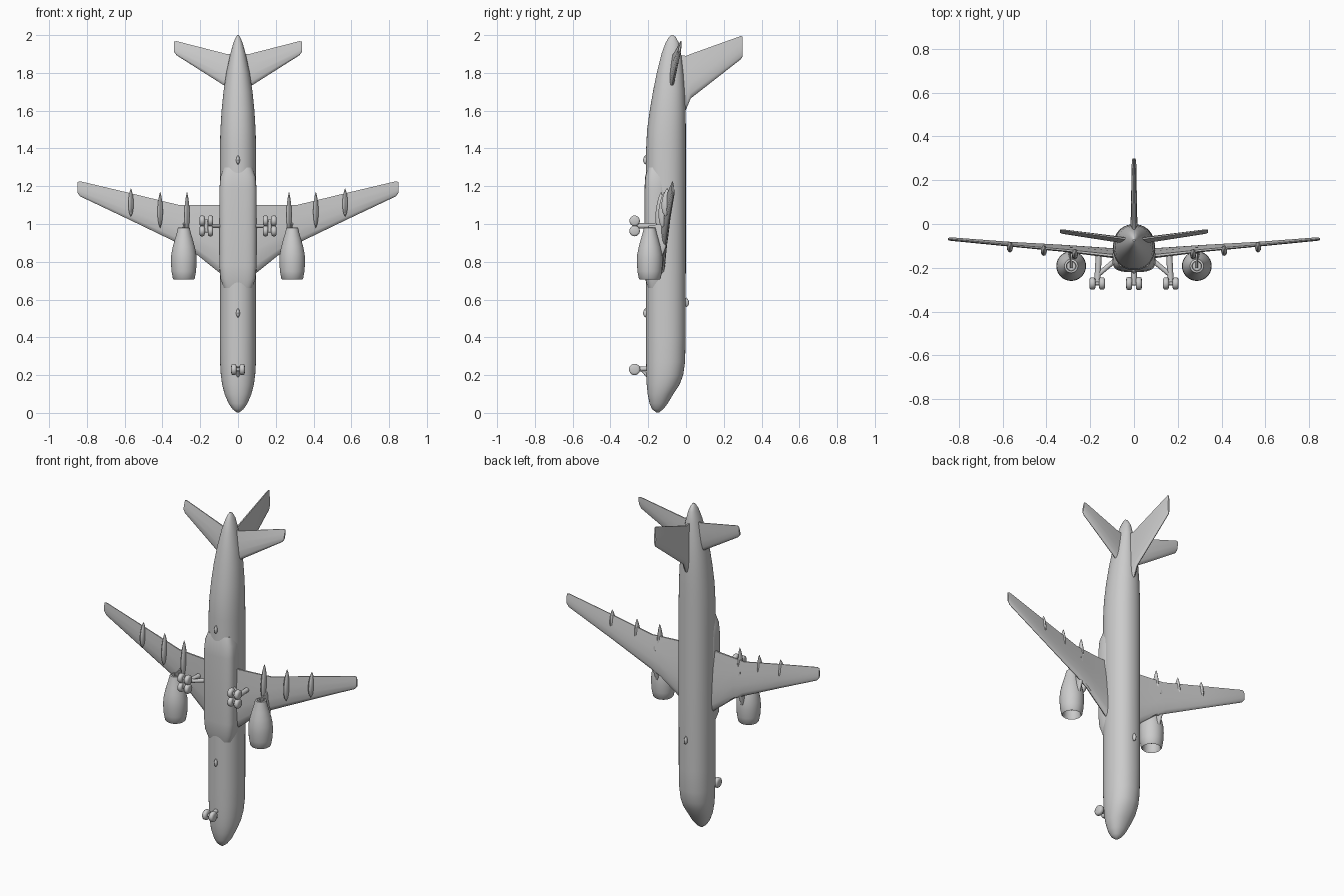
import bpy, bmesh, math
from mathutils import Vector

cube = bpy.data.objects.get("Cube")
if cube:
    bpy.data.objects.remove(cube)

grey = bpy.data.materials.new("light_grey")
grey.use_nodes = True
COLOUR = (0.6, 0.6, 0.6, 1)
grey.diffuse_color = COLOUR
grey.node_tree.nodes["Principled BSDF"].inputs["Base Color"].default_value = COLOUR


def loft(name, rings, angle=40):
    """Skin a list of equal-length point rings, capping both ends."""
    bm = bmesh.new()
    loops = [[bm.verts.new(p) for p in ring] for ring in rings]
    n = len(loops[0])
    for a, b in zip(loops, loops[1:]):
        for i in range(n):
            j = (i + 1) % n
            bm.faces.new((a[i], a[j], b[j], b[i]))
    bm.faces.new(loops[0])
    bm.faces.new(loops[-1])
    bmesh.ops.recalc_face_normals(bm, faces=bm.faces)
    mesh = bpy.data.meshes.new(name)
    bm.to_mesh(mesh)
    bm.free()
    obj = bpy.data.objects.new(name, mesh)
    bpy.context.collection.objects.link(obj)
    mesh.materials.append(grey)
    bpy.ops.object.select_all(action="DESELECT")
    obj.select_set(True)
    bpy.context.view_layer.objects.active = obj
    bpy.ops.object.shade_smooth_by_angle(angle=math.radians(angle))
    return obj


def oval(x, y, z, rx, ry, power=2.0, n=32):
    """Horizontal superellipse ring."""
    pts = []
    for i in range(n):
        c, s = math.cos(math.tau * i / n), math.sin(math.tau * i / n)
        pts.append((x + rx * math.copysign(abs(c) ** (2 / power), c),
                    y + ry * math.copysign(abs(s) ** (2 / power), s), z))
    return pts


def foil(lead, trail, thick, across):
    """Aerofoil ring between leading and trailing points."""
    lead, trail, across = Vector(lead), Vector(trail), Vector(across)
    steps = [(0, 0), (.03, .5), (.12, .85), (.35, 1), (.65, .75), (1, .25)]
    side = lambda s: [lead.lerp(trail, t) + across * (s * h * thick / 2) for t, h in steps]
    return side(1) + side(-1)[:0:-1]


def tube(name, a, b, r, n=12):
    """Round bar from a to b."""
    a, b = Vector(a), Vector(b)
    q = (b - a).to_track_quat("Z", "Y")
    circle = [q @ Vector(p) for p in oval(0, 0, 0, r, r, n=n)]
    return loft(name, [[a + p for p in circle], [b + p for p in circle]])


def wheel(name, x, y, z, r, w):
    """Rounded tyre with its axle along x."""
    rings = []
    for t, k in ((-.5, .6), (-.4, .88), (-.2, 1), (.2, 1), (.4, .88), (.5, .6)):
        rings.append([(x + t * w, y + p[0], z + p[1]) for p in oval(0, 0, 0, r * k, r * k, n=20)])
    loft(name, rings)


def spindle(name, x, y, z0, z1, rx, ry, lean=0):
    """Slim pointed pod along z."""
    rings = []
    for i in range(11):
        t = i / 10
        k = max(math.sin(math.pi * t ** 0.85) ** 0.7 if 0 < t < 1 else 0, .03)
        rings.append(oval(x, y + lean * t, z0 + (z1 - z0) * t, rx * k, ry * k, n=12))
    loft(name, rings)


# Fuselage: height, half width, belly y, back y
body = [(.003, .008, -.158, -.142), (.02, .029, -.18, -.12), (.05, .05, -.193, -.097),
        (.1, .071, -.203, -.067), (.15, .084, -.208, -.034), (.2, .091, -.21, -.015),
        (.27, .095, -.211, -.005), (.4, .096, -.211, -.002), (.9, .096, -.211, -.001),
        (1.4, .096, -.211, -.001), (1.5, .093, -.206, -.001), (1.6, .087, -.192, -.002),
        (1.7, .077, -.175, -.006), (1.8, .062, -.155, -.014), (1.9, .041, -.13, -.026),
        (1.96, .024, -.108, -.038), (1.99, .011, -.09, -.055), (2.0, .004, -.079, -.068)]
loft("fuselage", [oval(0, (a + b) / 2, z, w, (b - a) / 2, 2.15, 40) for z, w, a, b in body])

# Belly fairing
fairing = [(.66, .075, .045), (.71, .093, .058), (.78, .099, .062), (1.18, .099, .062),
           (1.25, .093, .058), (1.3, .075, .045)]
loft("belly_fairing", [oval(0, -.158, z, w, d, 3.2) for z, w, d in fairing])

# Fin, with a small fillet at its foot
fin = [(-.06, 1.57, 1.9, .032), (.0, 1.605, 1.89, .032), (.025, 1.665, 1.9, .03),
       (.29, 1.872, 1.995, .02), (.299, 1.885, 1.993, .012)]
loft("fin", [foil((0, y, a), (0, y, b), t, (1, 0, 0)) for y, a, b, t in fin])

# Small aerials
for name, y, z in (("belly_aerial_front", -.213, .53), ("belly_aerial_rear", -.213, 1.34),
                   ("back_aerial", .002, .585)):
    spindle(name, 0, y, z - .025, z + .025, .01, .014)

# Nose gear
tube("nose_strut", (0, -.27, .23), (0, -.19, .235), .013)
tube("nose_axle", (-.025, -.272, .23), (.025, -.272, .23), .009)
tube("nose_brace", (0, -.235, .23), (0, -.2, .19), .008)
for s in (-1, 1):
    wheel("nose_wheel", s * .022, -.272, .23, .03, .028)

# Paired parts
for s, side in ((1, "left"), (-1, "right")):
    # Wing: x, leading y, leading z, trailing y, trailing z, thickness
    wing = [(.0, -.13, .68, -.15, 1.1, .05), (.09, -.128, .735, -.145, 1.1, .045),
            (.245, -.114, .86, -.128, 1.1, .036), (.31, -.108, .895, -.12, 1.1, .032),
            (.565, -.09, 1.018, -.097, 1.162, .022), (.835, -.068, 1.146, -.071, 1.226, .016),
            (.85, -.068, 1.165, -.07, 1.222, .01)]
    loft(side + "_wing", [foil((s * x, ya, za), (s * x, yb, zb), t, (0, 1, 0))
                          for x, ya, za, yb, zb, t in wing])

    # Tailplane
    tail = [(.0, -.075, 1.68, 1.9, .03), (.06, -.068, 1.725, 1.9, .028),
            (.325, -.031, 1.893, 1.968, .018), (.338, -.03, 1.91, 1.965, .01)]
    loft(side + "_tailplane", [foil((s * x, y - .008, a), (s * x, y + .004, b), t, (0, 1, 0))
                               for x, y, a, b, t in tail])

    # Engine: inlet wall, lip, cowl, nozzle and plug
    ex, ey = s * .287, -.192
    cowl = [(.79, .02), (.785, .046), (.715, .047), (.705, .052), (.712, .058), (.75, .065),
            (.8, .068), (.84, .066), (.88, .058), (.92, .047), (.95, .038), (.98, .031),
            (.982, .022), (.96, .02)]
    loft(side + "_engine", [oval(ex, ey, z, r, r) for z, r in cowl])
    loft(side + "_spinner", [oval(ex, ey, z, r, r, n=16)
                             for z, r in ((.735, .003), (.745, .01), (.765, .018), (.79, .022))])
    loft(side + "_pylon", [foil((ex, y, a), (ex, y, b), .026, (1, 0, 0))
                           for y, a, b in ((-.2, .76, .99), (-.135, .8, 1.0), (-.105, .88, 1.04))])

    # Flap track fairings
    for i, (x, y, a, b) in enumerate(((.27, -.142, .95, 1.17), (.412, -.126, .98, 1.17),
                                      (.567, -.11, 1.04, 1.19))):
        spindle(f"{side}_flap_fairing_{i + 1}", s * x, y, a, b, .014, .024, .01)

    # Main gear: strut, brace, bogie beam, four wheels
    gx, gy, gz = s * .168, -.272, .99
    tube(side + "_gear_strut", (gx, gy, gz), (s * .16, -.12, gz), .014)
    tube(side + "_gear_brace", (gx, -.235, gz), (s * .085, -.165, gz), .011)
    tube(side + "_gear_beam", (gx, gy, gz - .028), (gx, gy, gz + .028), .01)
    for dz in (-.027, .027):
        tube(side + "_gear_axle", (gx - .02, gy, gz + dz), (gx + .02, gy, gz + dz), .008)
        for dx in (-.022, .022):
            wheel(side + "_main_wheel", gx + dx, gy, gz + dz, .028, .028)
